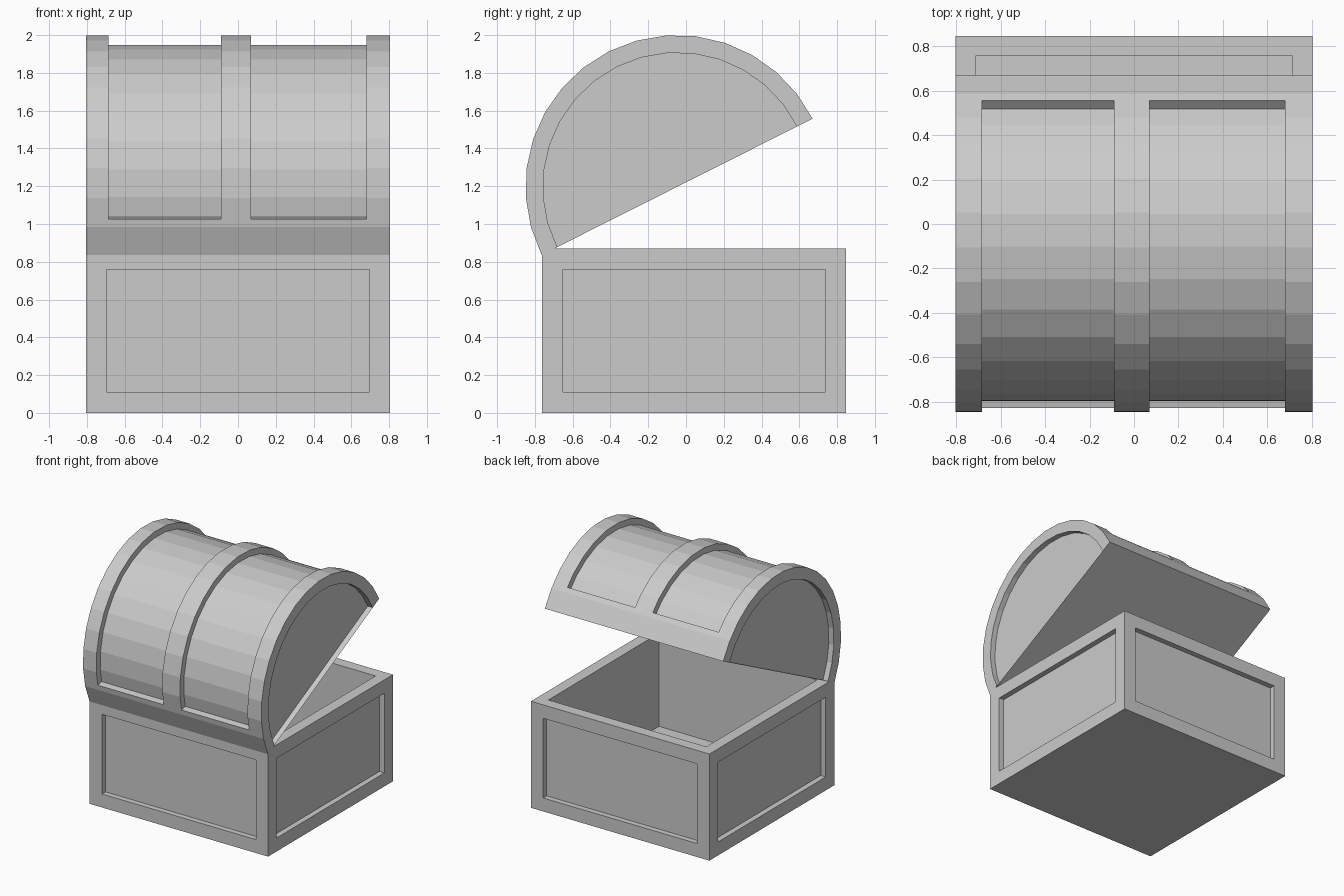
import bpy, bmesh
from math import cos, sin, pi, radians

if "Cube" in bpy.data.objects:
    bpy.data.objects.remove(bpy.data.objects["Cube"])


def finish(bm, name):
    bmesh.ops.recalc_face_normals(bm, faces=bm.faces)
    me = bpy.data.meshes.new(name)
    bm.to_mesh(me)
    bm.free()
    ob = bpy.data.objects.new(name, me)
    bpy.context.collection.objects.link(ob)
    return ob


def extrude(bm, faces):
    """Extrude a face region, drop the old faces, return the new vertices."""
    geom = bmesh.ops.extrude_face_region(bm, geom=faces)["geom"]
    old = [f for f in faces if f.is_valid and f not in geom]
    if old:
        bmesh.ops.delete(bm, geom=old, context='FACES_ONLY')
    return [g for g in geom if isinstance(g, bmesh.types.BMVert)]


def sink(bm, face, border, depth):
    """Inset a face by a border and push it inwards."""
    face.normal_update()
    n = face.normal.copy()
    bmesh.ops.inset_region(bm, faces=[face], thickness=border, use_even_offset=True)
    bmesh.ops.translate(bm, verts=extrude(bm, [face]), vec=-n * depth)


# Open box with a sunken panel on each side
X0, Y0, Y1, H = 0.805, -0.762, 0.848, 0.87
bm = bmesh.new()
bmesh.ops.create_cube(bm, size=1)
for v in bm.verts:
    v.co = (v.co.x * 2 * X0, v.co.y * (Y1 - Y0) + (Y0 + Y1) / 2, (v.co.z + 0.5) * H)
bm.normal_update()
sides = [f for f in bm.faces if abs(f.normal.z) < 0.5]
top = next(f for f in bm.faces if f.normal.z > 0.5)
for f in sides:
    sink(bm, f, 0.11, 0.045)
sink(bm, top, 0.092, 0.76)
finish(bm, "chest_box")


# Half-barrel lid: 16 flat staves, two sunken panels between three bands
def vault(bm, r, half, cap_panels):
    step = pi / 16
    edge = radians(14.3)
    chord = r * cos(step / 2) / cos(edge - 1.5 * step)
    prof = [(k * step, r) for k in range(17)] + [(edge, chord), (pi - edge, chord)]
    prof.sort()
    xs = [-half, -0.685, -0.09, 0.07, 0.68, half]
    rows = [[bm.verts.new((x, q * cos(a), q * sin(a))) for a, q in prof] for x in xs]
    panels = []
    for i in range(5):
        for j in range(len(prof) - 1):
            f = bm.faces.new((rows[i][j], rows[i + 1][j], rows[i + 1][j + 1], rows[i][j + 1]))
            if i in (1, 3) and 2 <= j < len(prof) - 3:
                panels.append(f)
    caps = [bm.faces.new(rows[0][::-1]), bm.faces.new(rows[-1])]
    for v in extrude(bm, panels):
        s = (r - 0.05) / r
        v.co.y *= s
        v.co.z *= s
    if cap_panels:
        for f in caps:
            f.normal_update()
            if f.normal.x * f.calc_center_median().x < 0:
                f.normal_flip()
            sink(bm, f, 0.092, 0.045)


bm = bmesh.new()
vault(bm, 0.803, X0, True)
vault(bm, 0.712, 0.714, False)
# Rim joining outer and inner shells
bmesh.ops.bridge_loops(bm, edges=[e for e in bm.edges if e.is_boundary])
lid = finish(bm, "chest_lid")
lid.location = (0, -0.047, 1.197)
lid.rotation_euler = (radians(26.7), 0, 0)
